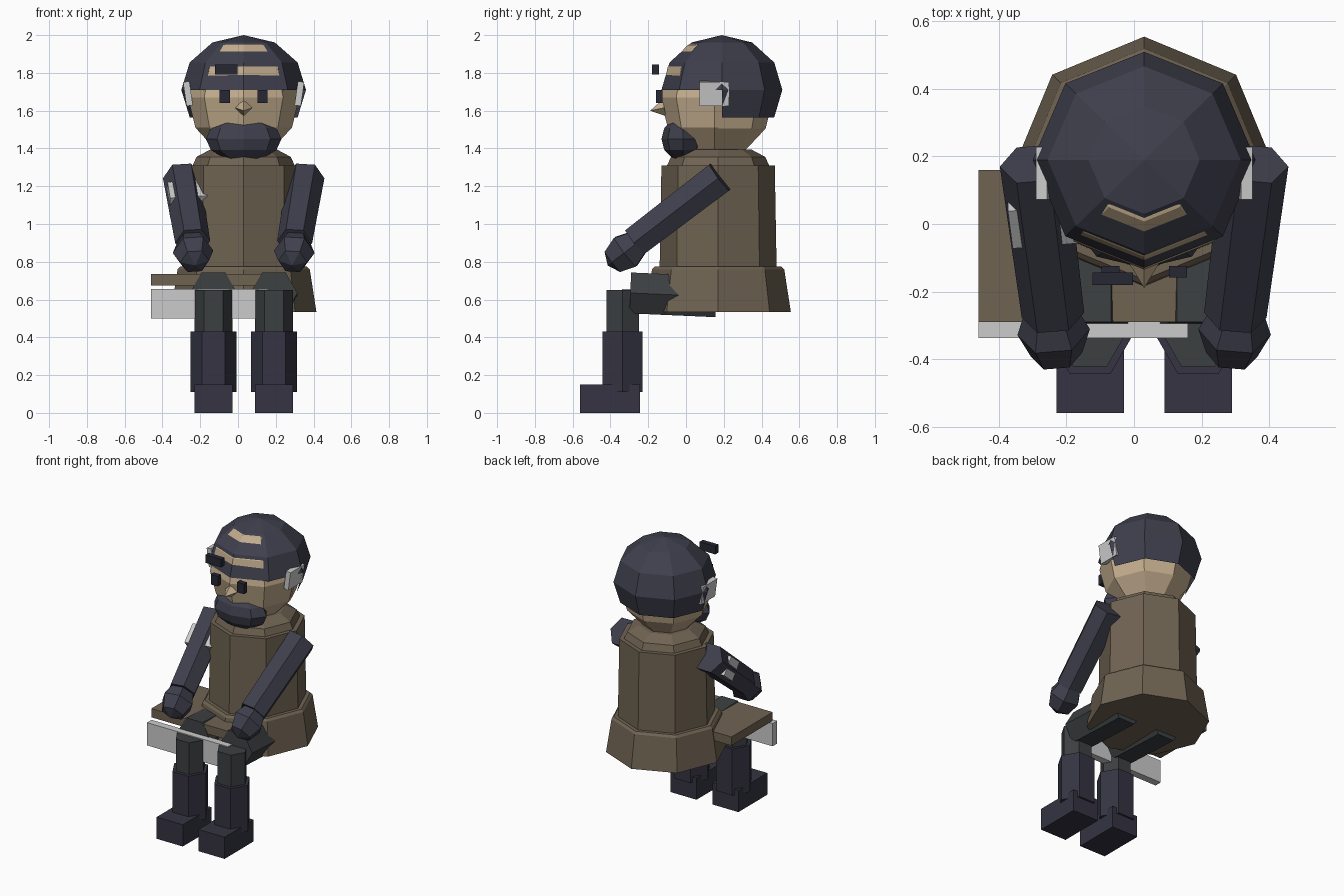
import bpy, bmesh, math
from mathutils import Vector, Matrix

if "Cube" in bpy.data.objects:
    bpy.data.objects.remove(bpy.data.objects["Cube"])

CX, CY = 0.03, 0.17   # figure axis


def mat(name, rgb):
    m = bpy.data.materials.new(name)
    m.diffuse_color = (*rgb, 1)
    m.use_nodes = True
    m.node_tree.nodes["Principled BSDF"].inputs["Base Color"].default_value = m.diffuse_color
    return m


DARK = mat("dark_slate", (0.05, 0.05, 0.075))
BOOT = mat("boot_navy", (0.035, 0.034, 0.055))
COAT = mat("coat_brown", (0.16, 0.125, 0.085))
SKIN = mat("skin_tan", (0.55, 0.42, 0.27))
TROUSER = mat("trouser_charcoal", (0.045, 0.05, 0.053))
INK = mat("eye_black", (0.02, 0.02, 0.035))


def finish(name, bm, material=None):
    bmesh.ops.recalc_face_normals(bm, faces=bm.faces[:])
    me = bpy.data.meshes.new(name)
    bm.to_mesh(me)
    bm.free()
    ob = bpy.data.objects.new(name, me)
    bpy.context.collection.objects.link(ob)
    if material:
        me.materials.append(material)
    return ob


def axis_frame(a, b):
    d = (b - a).normalized()
    x = (Vector((1, 0, 0)) - d * d.x).normalized()
    y = d.cross(x)
    return Matrix((x, y, d)).transposed().to_4x4()


def box(name, center, size, material=None, rot=None):
    bm = bmesh.new()
    bmesh.ops.create_cube(bm, size=1)
    m = Matrix.Translation(center) @ (rot or Matrix()) @ Matrix.Diagonal((*size, 1))
    bm.transform(m)
    return finish(name, bm, material)


def prism(name, a, b, r1, r2, material, sides=6):
    a, b = Vector(a), Vector(b)
    bm = bmesh.new()
    bmesh.ops.create_cone(bm, cap_ends=True, segments=sides, radius1=r1, radius2=r2,
                          depth=(b - a).length, matrix=Matrix.Rotation(math.pi / 2, 4, 'Z'))
    bm.transform(Matrix.Translation((a + b) / 2) @ axis_frame(a, b))
    return finish(name, bm, material)


def ball(name, center, radii, material, u=8, v=6, rot=None, drop=None):
    bm = bmesh.new()
    bmesh.ops.create_uvsphere(bm, u_segments=u, v_segments=v, radius=1)
    if drop:
        bmesh.ops.delete(bm, geom=[p for p in bm.verts if drop(p.co)], context='VERTS')
    bm.transform(Matrix.Translation(center) @ (rot or Matrix()) @ Matrix.Diagonal((*radii, 1)))
    return finish(name, bm, material)


def turned(name, profile, material, sides=8):
    bm = bmesh.new()
    rings = [[bm.verts.new((CX + r * math.cos(2 * math.pi * i / sides),
                            CY + r * math.sin(2 * math.pi * i / sides), z))
              for i in range(sides)] for r, z in profile]
    for lo, hi in zip(rings, rings[1:]):
        for i in range(sides):
            j = (i + 1) % sides
            bm.faces.new((lo[i], lo[j], hi[j], hi[i]))
    bm.faces.new(rings[0])
    bm.faces.new(rings[-1])
    return finish(name, bm, material)


# Coat: body with sloped shoulders, flared skirt
turned("coat_body", [(0.31, 0.75), (0.30, 1.31), (0.27, 1.31), (0.25, 1.355), (0.175, 1.395)], COAT)
turned("coat_skirt", [(0.385, 0.535), (0.35, 0.76), (0.335, 0.775)], COAT)

# Head and hair (hair shell reaches one row lower at the back)
ball("head", (CX, 0.15, 1.67), (0.295, 0.285, 0.32), SKIN)
ball("head_back", (CX, 0.17, 1.66), (0.29, 0.29, 0.31), SKIN,
     drop=lambda c: c.z > 0.1 or c.y < -0.01)
ball("hair", (CX, 0.19, 1.71), (0.33, 0.32, 0.29), DARK,
     drop=lambda c: c.z < -0.6 or (c.z < -0.1 and c.y < -0.01))

# Face
ball("beard", (CX, -0.015, 1.45), (0.2, 0.115, 0.118), DARK, drop=lambda c: c.z > 0.95)
prism("nose", (CX, -0.115, 1.615), (CX, -0.19, 1.6), 0.045, 0, SKIN, 4)
box("eyebrow", (-0.063, -0.162, 1.818), (0.12, 0.036, 0.055), INK)

for s, side in ((1, "left"), (-1, "right")):
    def X(dx):
        return CX + s * dx

    box(side + "_eye", (X(0.1), -0.142, 1.675), (0.054, 0.034, 0.07), INK)
    box(side + "_ear", (X(0.295), 0.15, 1.69), (0.034, 0.155, 0.128),
        rot=Matrix.Rotation(s * math.radians(8), 4, 'Y'))

    # Arm and hand
    shoulder = Vector((X(0.328), 0.178, 1.248))
    wrist = Vector((X(0.27), -0.27, 0.905))
    prism(side + "_arm", shoulder, wrist, 0.1, 0.093, DARK)
    ball(side + "_hand", (X(0.268), -0.32, 0.853), (0.11, 0.108, 0.12), DARK, 6, 4,
         rot=axis_frame(shoulder, wrist) @ Matrix.Rotation(math.pi / 2, 4, 'Z'))
    if s < 0:
        p = shoulder.lerp(wrist, 0.33) + Vector((0.012, 0, 0))
        box("arm_band", p, (0.2, 0.13, 0.14), rot=axis_frame(shoulder, wrist))

    # Leg and boot
    lx = X(0.16)
    prism(side + "_thigh", (lx, -0.295, 0.635), (lx, 0.16, 0.615), 0.125, 0.125, TROUSER)
    prism(side + "_shin", (lx, -0.335, 0.4), (lx, -0.335, 0.65), 0.1, 0.1, TROUSER)
    prism(side + "_boot_shaft", (lx, -0.337, 0.11), (lx, -0.337, 0.43), 0.122, 0.122, BOOT)
    box(side + "_boot_foot", (lx, -0.402, 0.075), (0.2, 0.316, 0.15), BOOT)

# Bench
box("seat_plank", (-0.15, -0.065, 0.705), (0.62, 0.45, 0.06), COAT)
box("bench_front_panel", (-0.15, -0.313, 0.578), (0.62, 0.05, 0.157))
